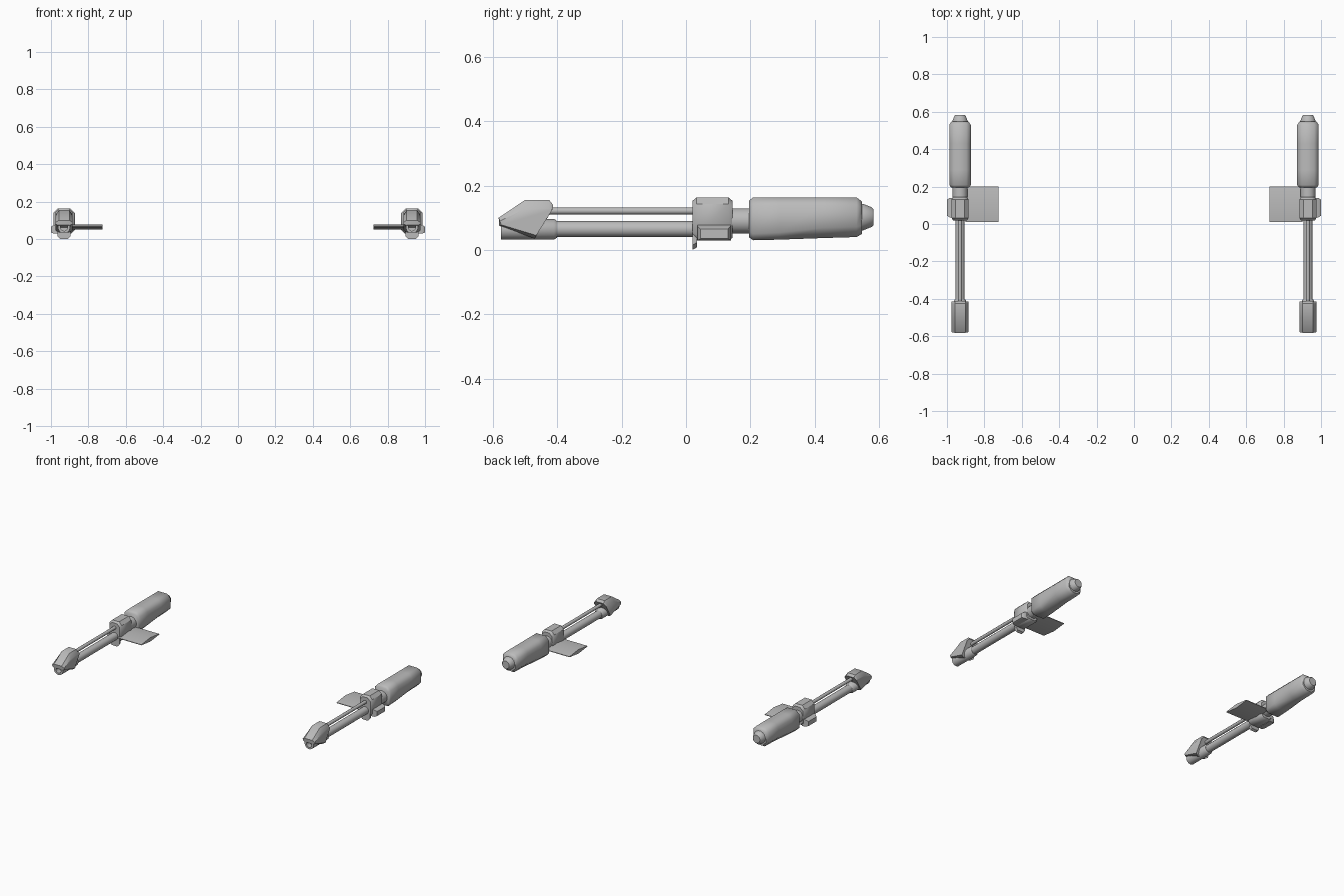
import bpy, math

cube = bpy.data.objects.get("Cube")
if cube:
    bpy.data.objects.remove(cube, do_unlink=True)

CX = 0.93  # centre line of the left cannon; the right one is mirrored

metal = bpy.data.materials.new("grey_metal")
metal.use_nodes = True
metal.diffuse_color = (0.5, 0.5, 0.5, 1)
metal.node_tree.nodes["Principled BSDF"].inputs["Base Color"].default_value = (0.5, 0.5, 0.5, 1)


def loft(name, rings, angle=40):
    """Skin a list of equal point rings, cap both ends, mirror to the other side."""
    n = len(rings[0])
    verts = [p for ring in rings for p in ring]
    faces = [(k * n + i, k * n + (i + 1) % n, (k + 1) * n + (i + 1) % n, (k + 1) * n + i)
             for k in range(len(rings) - 1) for i in range(n)]
    faces += [tuple(range(n))[::-1], tuple(range(len(verts) - n, len(verts)))]
    mesh = bpy.data.meshes.new(name)
    mesh.from_pydata(verts, [], faces)
    # make the winding face outward
    import bmesh
    bm = bmesh.new()
    bm.from_mesh(mesh)
    bmesh.ops.recalc_face_normals(bm, faces=bm.faces)
    bm.to_mesh(mesh)
    bm.free()
    mesh.materials.append(metal)
    mesh.shade_smooth()
    mesh.set_sharp_from_angle(angle=math.radians(angle))
    obj = bpy.data.objects.new(name, mesh)
    bpy.context.collection.objects.link(obj)
    obj.modifiers.new("mirror", "MIRROR").use_mirror_merge = False
    return obj


def circle(y, z, r, n=16):
    return [(CX + r * math.cos(math.tau * (i + .5) / n), y,
             z + r * math.sin(math.tau * (i + .5) / n)) for i in range(n)]


def octagon(y, w, z0, z1, top, low):
    """Box section of half width w with chamfered top and bottom corners."""
    half = [(w - low, z0), (w, z0 + low), (w, z1 - top), (w - top, z1)]
    pts = half + [(-x, z) for x, z in reversed(half)]
    return [(CX + x, y, z) for x, z in pts]


def turned(name, z, steps, n=16):
    return loft(name, [circle(y, z, r, n) for y, r in steps])


def boxy(name, steps, angle=40):
    return loft(name, [octagon(*s) for s in steps], angle)


# Barrels and turned parts
turned("main_barrel", .065, [(-.45, .025), (.03, .025)])
turned("upper_rod", .121, [(-.44, .011), (.03, .011)], 10)
turned("muzzle_core", .064, [(-.54, .02), (-.575, .02), (-.575, .033), (-.41, .033), (-.40, .026)])
turned("neck", .09, [(.135, .04), (.205, .04)])
turned("rear_cap", .102, [(.535, .042), (.55, .042), (.577, .031), (.582, .026)])

# Slanted muzzle hood, skinned sideways with chamfered upper edges
centre = [(-.582, .10), (-.50, .155), (-.425, .155), (-.413, .14), (-.47, .035), (-.58, .075)]
side = [(-.578, .09), (-.505, .125), (-.425, .13), (-.415, .125), (-.465, .045), (-.574, .078)]
loft("muzzle_hood", [[(CX + x, y, z) for y, z in profile] for x, profile in
                     [(-.045, side), (-.028, centre), (.028, centre), (.045, side)]])

# Receiver block with its hanging front lip
boxy("receiver", [(.02, .038, .038, .152, .02, .016), (.032, .045, .03, .163, .02, .018),
                  (.132, .045, .03, .163, .02, .018), (.145, .038, .038, .152, .02, .016)])
boxy("front_lip", [(.02, .035, 0, .10, .015, .015), (.034, .035, .008, .10, .015, .015)])

# Outer side housing
loft("side_housing", [[(x, y0, z0), (x, y1, z0), (x, y1, z1), (x, y0, z1)]
                      for x, y0, y1, z0, z1 in [(.96, .035, .14, .03, .08),
                                                (.985, .035, .14, .03, .075),
                                                (1.0, .045, .13, .035, .065)]])

# Rear power housing
boxy("rear_housing", [(.195, .048, .04, .152, .02, .018), (.208, .0575, .03, .163, .024, .02),
                      (.29, .0575, .032, .163, .024, .022), (.43, .0575, .037, .163, .024, .032),
                      (.53, .0575, .04, .163, .024, .032), (.547, .046, .05, .15, .02, .026)], 50)

# Inner fin, thickest in the middle and thin at front and back
fin = [(.01, .062), (.105, .051), (.20, .062), (.20, .066), (.105, .078), (.01, .066)]
loft("inner_fin", [[(x, y, z) for y, z in fin] for x in (.90, .724)], 30)
